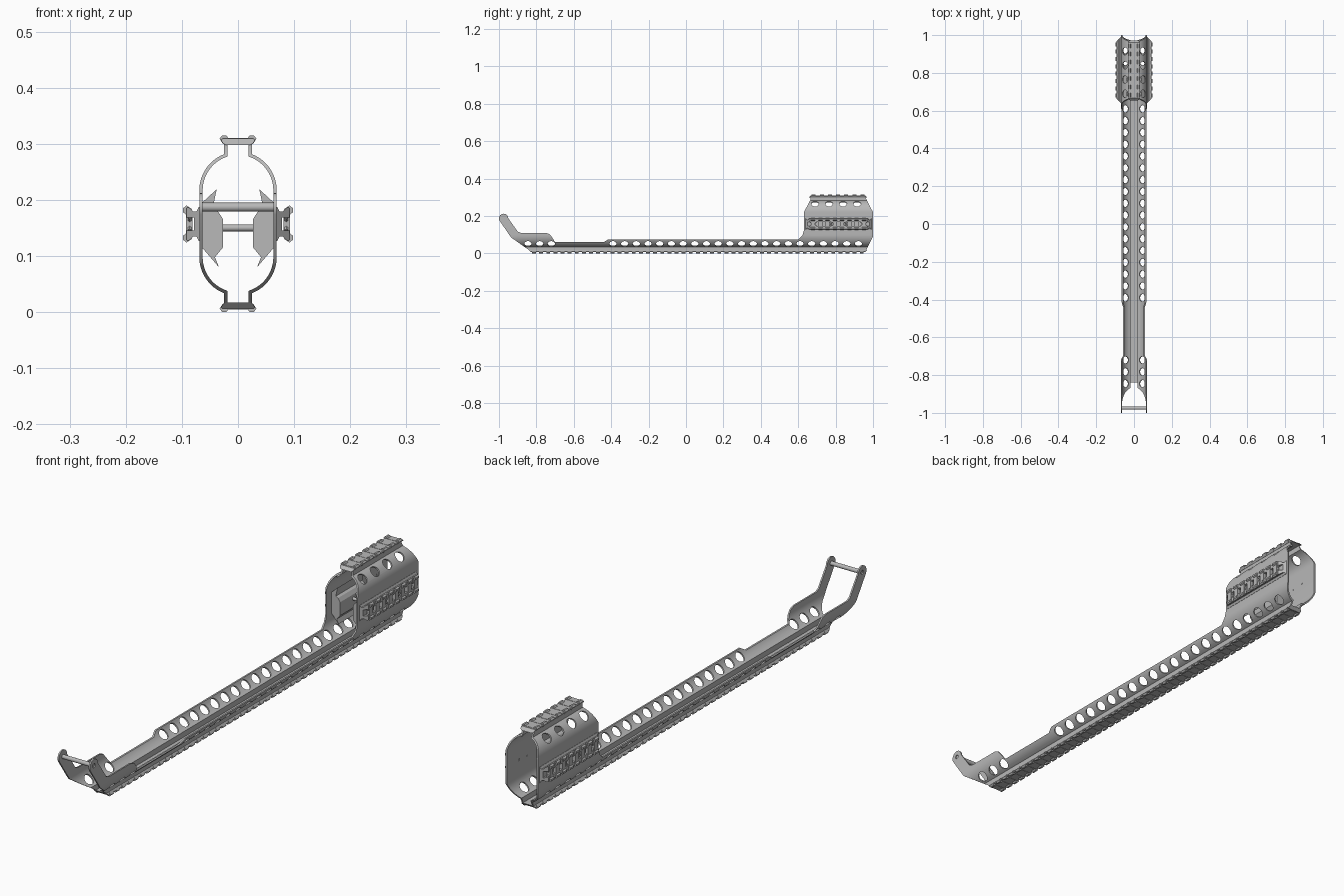
import bpy, bmesh
from math import sin, cos, radians, asin, pi
from mathutils import Vector, Matrix

if "Cube" in bpy.data.objects:
    bpy.data.objects.remove(bpy.data.objects["Cube"], do_unlink=True)

grey = bpy.data.materials.new("metal grey")
grey.use_nodes = True
colour = (0.48, 0.48, 0.48, 1)
grey.diffuse_color = colour
grey.node_tree.nodes["Principled BSDF"].inputs["Base Color"].default_value = colour


def add_prism(bm, pts, axis, a, b, insets=None):
    """Extrude an outline along x (points are y, z) or y (points are x, z); insets slope the ends."""
    def place(p, t):
        return (t, p[0], p[1]) if axis == "x" else (p[0], t, p[1])
    n = len(pts)
    insets = insets or [0] * n
    ends = [[bm.verts.new(place(p, t + s * d)) for p, d in zip(pts, insets)]
            for t, s in ((a, 1), (b, -1))]
    bm.faces.new(ends[0])
    bm.faces.new(ends[1][::-1])
    for i in range(n):
        j = (i + 1) % n
        bm.faces.new((ends[0][i], ends[1][i], ends[1][j], ends[0][j]))


def add_rod(bm, centre, direction, radius, length, sides=20):
    turn = Vector(direction).to_track_quat("Z", "Y").to_matrix().to_4x4()
    bmesh.ops.create_cone(bm, cap_ends=True, segments=sides, radius1=radius, radius2=radius,
                          depth=length, matrix=Matrix.Translation(centre) @ turn)


def finish(bm, name):
    bmesh.ops.recalc_face_normals(bm, faces=bm.faces)
    mesh = bpy.data.meshes.new(name)
    bm.to_mesh(mesh)
    bm.free()
    mesh.materials.append(grey)
    ob = bpy.data.objects.new(name, mesh)
    bpy.context.collection.objects.link(ob)
    return ob


def activate(ob):
    bpy.ops.object.select_all(action="DESELECT")
    ob.select_set(True)
    bpy.context.view_layer.objects.active = ob


def cut(ob, cutter, operation):
    mod = ob.modifiers.new("cut", "BOOLEAN")
    mod.operation, mod.solver, mod.object = operation, "EXACT", cutter
    activate(ob)
    bpy.ops.object.modifier_apply(modifier=mod.name)
    bpy.data.objects.remove(cutter, do_unlink=True)


def mirror(ob):
    mod = ob.modifiers.new("mirror", "MIRROR")
    activate(ob)
    bpy.ops.object.modifier_apply(modifier=mod.name)


def smooth(ob):
    activate(ob)
    bpy.ops.object.shade_smooth_by_angle(angle=radians(30))


# Shell: half of a capsule-shaped tube with a neck at top and bottom
LOW, HIGH, RADIUS, WALL = 0.098, 0.217, 0.069, 0.006


def half_section(r, neck):
    start = asin(neck / r)
    angles = [start + (pi / 2 - start) * i / 12 for i in range(13)]
    lower = [(r * sin(a), LOW - r * cos(a)) for a in angles]
    upper = [(x, HIGH + LOW - z) for x, z in reversed(lower)]
    return [(neck, 0.01)] + lower + upper + [(neck, 0.306)]


bm = bmesh.new()
add_prism(bm, half_section(RADIUS, 0.025) + half_section(RADIUS - WALL, 0.019)[::-1], "y", -1.1, 1.1)
shell = finish(bm, "handguard_shell")

# Side outline: tube at the back, low trough, raised front arm with a round ear
EAR = (-0.975, 0.187)
ear_arc = [(EAR[0] + 0.025 * cos(radians(a)), EAR[1] + 0.025 * sin(radians(a)))
           for a in range(0, 211, 15)]
outline = [(-0.815, 0), (0.955, 0), (1, 0.09), (1, 0.22), (0.955, 0.306), (0.665, 0.306),
           (0.665, 0.285), (0.63, 0.22), (0.63, 0.12), (0.622, 0.095), (0.6, 0.075),
           (-0.415, 0.075), (-0.44, 0.06), (-0.7, 0.06), (-0.715, 0.085), (-0.73, 0.103),
           (-0.75, 0.11), (-0.885, 0.11), (-0.9, 0.117)] + ear_arc + [(-0.935, 0.085)]
bm = bmesh.new()
add_prism(bm, outline, "x", 0.001, 0.1)
cut(shell, finish(bm, "outline_cutter"), "INTERSECT")

# Round lightening holes through the curved walls
bm = bmesh.new()
off = 0.066 * cos(pi / 4)
low_rows = [0.922 - 0.0625 * i for i in range(22)] + [-0.72, -0.7825, -0.845]
for y in low_rows:
    add_rod(bm, (off, y, LOW - off), (1, 0, -1), 0.02, 0.03)
for i in range(4):
    add_rod(bm, (off, 0.69 + 0.075 * i, HIGH + off), (1, 0, 1), 0.02, 0.03)
# Two screw holes near the back of each side, and the pin hole in the ear
for y, z, r in ((0.88, 0.157, 0.006), (0.93, 0.157, 0.006), (*EAR, 0.008)):
    add_rod(bm, (0.066, y, z), (1, 0, 0), r, 0.03, 16)
cut(shell, finish(bm, "hole_cutter"), "DIFFERENCE")
mirror(shell)
smooth(shell)


# Accessory rails: a continuous core with sloped ends and evenly spaced teeth
def both(half):
    return half + [(-u, v) for u, v in reversed(half)]


DEPTH = 0.034
TOOTH = both([(0.017, -0.005), (0.021, 0), (0.028, 0), (0.033, -0.006), (0.027, -0.015), (0.022, -0.017)])
CORE = both([(0.021, -0.006), (0.028, -0.006), (0.03, -0.009), (0.026, -0.015), (0.022, -0.017)])
CHANNEL = both([(0.012, -0.02), (0.012, -0.006), (0.028, -0.006), (0.03, -0.009), (0.026, -0.015),
                (0.022, -0.018), (0.022, -0.024), (0.03, -0.028), (0.03, -DEPTH)])


def rail(name, origin, out, y0, y1, core, braces=0, pitch=0.038):
    def turn(pts):
        return [(origin[0] + u * out[1] + v * out[0], origin[1] - u * out[0] + v * out[1])
                for u, v in pts]
    bm = bmesh.new()
    add_prism(bm, turn(core), "y", y0, y1, [v + DEPTH for u, v in core])
    start, end = y0 + DEPTH, y1 - DEPTH - 0.021
    gaps = int((end - start) / pitch)
    for i in range(gaps + 1):
        y = start + (end - start) * i / gaps
        add_prism(bm, turn(TOOTH), "y", y, y + 0.021)
    # Crossed braces in the channel
    for i in range(braces):
        y = y0 + (i + 0.5) * (y1 - y0) / braces
        for s in (-1, 1):
            x = origin[0] - out[0] * 0.012
            add_rod(bm, (x, y, origin[1]), (0, 0.03, 0.024 * s), 0.004, 0.04, 6)
    return finish(bm, name)


rail("bottom_rail", (0, 0), (0, -1), -0.857, 0.984, CORE)
rail("top_rail", (0, 0.315), (0, 1), 0.638, 0.988, CORE)
for side, s in (("left", 1), ("right", -1)):
    rail(side + "_rail", (s * 0.098, 0.157), (s, 0), 0.635, 0.996, CHANNEL, 4)

# Inner clamp pads inside the tube
bm = bmesh.new()
add_prism(bm, [(0.064, 0.195), (0.038, 0.219), (0.045, 0.185), (0.036, 0.18), (0.027, 0.166),
               (0.027, 0.115), (0.036, 0.104), (0.041, 0.098), (0.034, 0.08), (0.064, 0.115)],
          "y", 0.66, 0.82)
mirror(finish(bm, "clamp_pad"))

# Cross pins: one between the pads, one between the front ears
for name, y, z, r, length in (("clamp_bolt", 0.74, 0.15, 0.006, 0.06),
                              ("front_pin", *EAR, 0.008, 0.13)):
    bm = bmesh.new()
    add_rod(bm, (0, y, z), (1, 0, 0), r, length)
    smooth(finish(bm, name))
